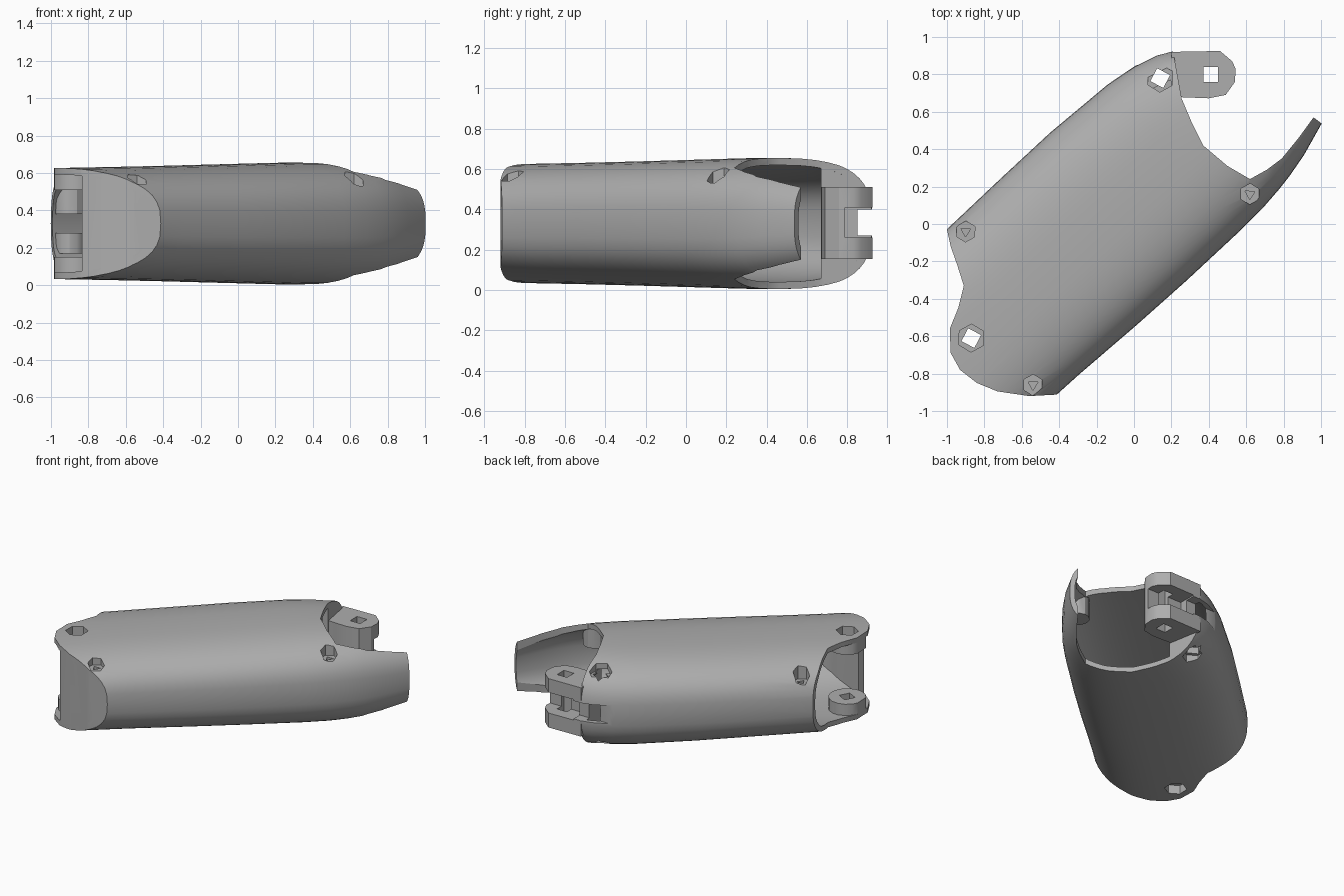
import bpy, bmesh, math

if "Cube" in bpy.data.objects:
    bpy.data.objects.remove(bpy.data.objects["Cube"])

MID = 0.33  # height of the horizontal symmetry plane
grey = bpy.data.materials.new("mid grey")
grey.use_nodes = True
grey.diffuse_color = (0.42, 0.42, 0.42, 1)
grey.node_tree.nodes["Principled BSDF"].inputs["Base Color"].default_value = (0.42, 0.42, 0.42, 1)


def finish(bm, name):
    bmesh.ops.recalc_face_normals(bm, faces=bm.faces)
    mesh = bpy.data.meshes.new(name)
    bm.to_mesh(mesh)
    bm.free()
    obj = bpy.data.objects.new(name, mesh)
    mesh.materials.append(grey)
    bpy.context.collection.objects.link(obj)
    return obj


def prism(name, outline, low, high):
    bm = bmesh.new()
    rings = [[bm.verts.new((x, y, z)) for x, y in outline] for z in (low, high)]
    bm.faces.new(rings[0])
    bm.faces.new(rings[1])
    count = len(outline)
    for i in range(count):
        j = (i + 1) % count
        bm.faces.new((rings[0][i], rings[0][j], rings[1][j], rings[1][i]))
    return finish(bm, name)


def post(name, x, y, radius, low, high, sides=6, turn=0.5):
    angles = [turn + 2 * math.pi * i / sides for i in range(sides)]
    return prism(name, [(x + radius * math.cos(a), y + radius * math.sin(a)) for a in angles], low, high)


def boolean(obj, operation, cutter):
    mod = obj.modifiers.new("cut", "BOOLEAN")
    mod.operation, mod.solver, mod.object = operation, "EXACT", cutter
    bpy.context.view_layer.objects.active = obj
    bpy.ops.object.modifier_apply(modifier=mod.name)


# Sleeve stations: distance along axis, near side, far side, half height
STATIONS = [(-1.35, -.39, .65, .295), (-.76, -.395, .655, .303), (-.35, -.408, .661, .31),
            (0, -.413, .663, .317), (.4, -.41, .645, .325), (.57, -.402, .62, .325),
            (.7, -.387, .583, .32), (.79, -.372, .535, .312), (.92, -.342, .5, .288), (1.2, -.25, .43, .235)]


def sleeve(name, inset, segments=48):
    c, s = math.cos(math.radians(42.5)), math.sin(math.radians(42.5))
    power = 2 / 2.8
    bm = bmesh.new()
    rings = []
    for t, near, far, half in STATIONS:
        ring = []
        for i in range(segments):
            a = 2 * math.pi * i / segments
            u = math.copysign(abs(math.cos(a)) ** power, math.cos(a))
            v = math.copysign(abs(math.sin(a)) ** power, math.sin(a))
            n = (near + far) / 2 + u * ((far - near) / 2 - inset)
            ring.append(bm.verts.new((t * c - n * s, t * s + n * c, MID + v * (half - inset))))
        rings.append(ring)
    for a, b in zip(rings, rings[1:]):
        for i in range(segments):
            j = (i + 1) % segments
            bm.faces.new((a[i], a[j], b[j], b[i]))
    bm.faces.new(rings[0])
    bm.faces.new(rings[-1])
    return finish(bm, name)


# Helpers: hollow, embedding limit and plan trim
hollow = sleeve("hollow_cutter", .035)
limit = sleeve("embedding_limit", .012)
trim = prism("plan_trim", [
    (-.41, -.912), (-.3, -.91), (.3, -.4), (.8, .1), (1.04, .51), (.96, .57), (.88, .46),
    (.79, .35), (.71, .29), (.62, .24), (.5, .31), (.37, .42), (.31, .54), (.255, .67),
    (.21, .92), (.2, .98), (-.3, .9), (-1.1, .05), (-1, -.03), (-.98, -.12), (-.945, -.22),
    (-.91, -.33), (-.94, -.45), (-.985, -.56), (-.98, -.69), (-.93, -.78), (-.84, -.85),
    (-.73, -.895), (-.56, -.92)], -.2, .9)

# Shell
shell = sleeve("shell", 0)
boolean(shell, "DIFFERENCE", hollow)
boolean(shell, "INTERSECT", trim)

# End walls and bosses
inserts = [
    prism("front_wall", [(-.36, -.95), (-.6, -.95), (-.84, -.87), (-.82, -.81),
                         (-.7, -.855), (-.56, -.88), (-.36, -.87)], -.1, .8),
    prism("hinge_cap", [(.255, .67), (.21, .95), (.17, .95), (.21, .67)], -.1, .8),
]
THROUGH = [("hinge", .14, .78, .11), ("pivot", -.87, -.61, .125)]
BLIND = [("rear", -.9, -.04, .48), ("front", -.54, -.86, .54), ("flap", .62, .16, .53)]
for label, x, y, radius in THROUGH:
    inserts.append(post(label + "_upper_boss", x, y, radius, .51, .8, 16))
    inserts.append(post(label + "_lower_boss", x, y, radius, -.1, 2 * MID - .51, 16))
for label, x, y, floor in BLIND:
    inserts.append(post(label + "_screw_boss", x, y, .08, floor - .1, .8, 12))
inserts.append(post("rear_lower_boss", -.9, -.04, .08, .17, .28, 12))
for part in inserts:
    boolean(part, "INTERSECT", limit)
    boolean(part, "INTERSECT", trim)

# Hinge fork
fork = prism("hinge_fork", [(.2, .92), (.46, .925), (.525, .87), (.543, .83), (.54, .76),
                            (.49, .69), (.4, .672), (.25, .678), (.21, .7)], .155, .51)
gap = prism("fork_gap_cutter", [(.26, .79), (.7, .79), (.7, 1.1), (.26, 1.1)], .26, .41)
fork_hole = post("fork_hole_cutter", .41, .8, .056, -.1, .9, 4, math.pi / 4)
boolean(fork, "DIFFERENCE", gap)
boolean(fork, "DIFFERENCE", fork_hole)

# Slot and screw holes
cutters = [prism("slot_cutter", [(-.2, .85), (.7, .85), (.7, 1.1), (-.2, 1.1)], .27, .4)]
for label, x, y, radius in THROUGH:
    cutters.append(post(label + "_bore", x, y, .055, -.1, .9, 4, .3))
    cutters.append(post(label + "_upper_recess", x, y, .075, .565, .9))
    cutters.append(post(label + "_lower_recess", x, y, .075, -.2, 2 * MID - .565))
for label, x, y, floor in BLIND:
    cutters.append(post(label + "_recess", x, y, .056, floor, .9))
    cutters.append(post(label + "_pilot", x, y, .03, floor - .07, floor + .01, 3))
for part in [shell, fork] + inserts:
    xs = [v.co.x for v in part.data.vertices]
    ys = [v.co.y for v in part.data.vertices]
    for cutter in cutters:
        cx = [v.co.x for v in cutter.data.vertices]
        cy = [v.co.y for v in cutter.data.vertices]
        if xs and max(xs) > min(cx) and min(xs) < max(cx) and max(ys) > min(cy) and min(ys) < max(cy):
            boolean(part, "DIFFERENCE", cutter)

# Remove helpers and shade
for helper in [hollow, limit, trim, gap, fork_hole] + cutters:
    bpy.data.objects.remove(helper)
for part in [shell, fork] + inserts:
    bpy.ops.object.select_all(action="DESELECT")
    part.select_set(True)
    bpy.context.view_layer.objects.active = part
    bpy.ops.object.shade_smooth_by_angle(angle=math.radians(30))
